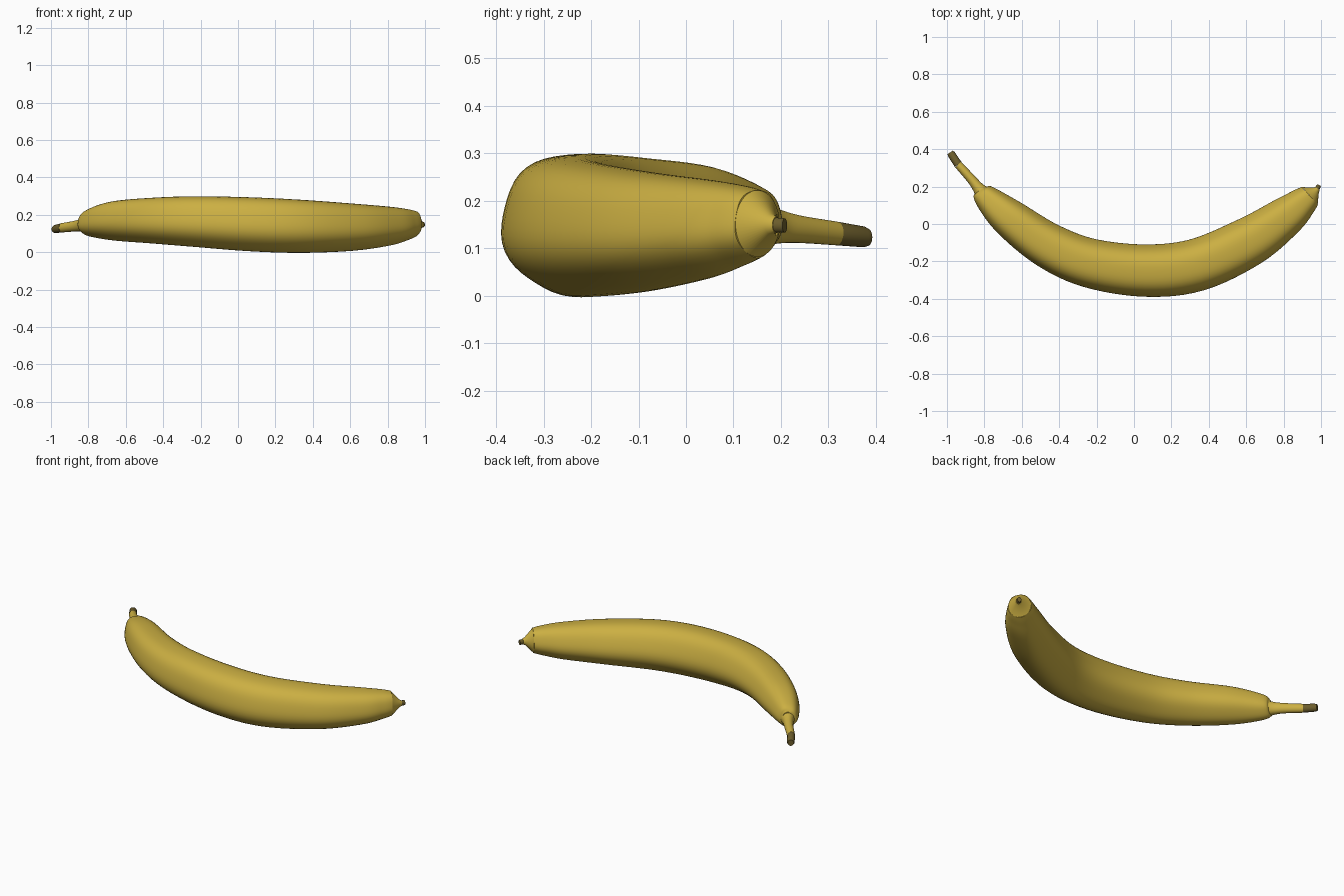
import bpy, bmesh, math
from mathutils import Vector

if "Cube" in bpy.data.objects:
    bpy.data.objects.remove(bpy.data.objects["Cube"])


def material(name, rgb):
    m = bpy.data.materials.new(name)
    m.diffuse_color = (*rgb, 1)
    m.use_nodes = True
    m.node_tree.nodes["Principled BSDF"].inputs["Base Color"].default_value = m.diffuse_color
    return m


YELLOW = material("ripe_yellow", (0.60, 0.43, 0.055))
BROWN = material("olive_brown", (0.15, 0.11, 0.025))


def smooth_stations(st, n):
    """Catmull-Rom through stations of (x, y, z, half width, half height)."""
    out = []
    for i in range(len(st) - 1):
        p0, p1, p2 = st[max(i - 1, 0)], st[i], st[i + 1]
        p3 = st[min(i + 2, len(st) - 1)]
        for k in range(n):
            t = k / n
            out.append([0.5 * (2 * b + (c - a) * t + (2 * a - 5 * b + 4 * c - d) * t * t
                               + (3 * b - a - 3 * c + d) * t ** 3)
                        for a, b, c, d in zip(p0, p1, p2, p3)])
    return out + [list(st[-1])]


def tube(name, rings, mat, sides=48, lobe=0.0):
    bm = bmesh.new()
    loops = []
    for i, (x, y, z, w, h) in enumerate(rings):
        a, b = rings[max(i - 1, 0)], rings[min(i + 1, len(rings) - 1)]
        t = Vector((b[0] - a[0], b[1] - a[1], 0)).normalized()
        side = Vector((t.y, -t.x, 0))
        loop = []
        for k in range(sides):
            ang = 2 * math.pi * k / sides
            r = 1 + lobe * math.cos(5 * (ang - math.radians(50)))
            loop.append(bm.verts.new(Vector((x, y, z)) + side * (w * r * math.cos(ang))
                                     + Vector((0, 0, h * r * math.sin(ang)))))
        loops.append(loop)
    for p, q in zip(loops, loops[1:]):
        for k in range(sides):
            j = (k + 1) % sides
            bm.faces.new((p[k], p[j], q[j], q[k]))
    bm.faces.new(loops[0])
    bm.faces.new(loops[-1])
    bmesh.ops.recalc_face_normals(bm, faces=bm.faces)
    me = bpy.data.meshes.new(name)
    bm.to_mesh(me)
    bm.free()
    me.materials.append(mat)
    ob = bpy.data.objects.new(name, me)
    bpy.context.collection.objects.link(ob)
    bpy.ops.object.select_all(action='DESELECT')
    ob.select_set(True)
    bpy.context.view_layer.objects.active = ob
    bpy.ops.object.shade_smooth_by_angle(angle=math.radians(35))
    return ob


# Curved fruit body with faint five-sided section
body = [
    (-0.825, 0.180, 0.152, 0.036, 0.042),
    (-0.798, 0.150, 0.158, 0.064, 0.070),
    (-0.670, 0.035, 0.170, 0.101, 0.104),
    (-0.460, -0.115, 0.172, 0.121, 0.122),
    (-0.235, -0.210, 0.167, 0.131, 0.135),
    (0.060, -0.250, 0.153, 0.139, 0.144),
    (0.335, -0.220, 0.142, 0.140, 0.142),
    (0.615, -0.095, 0.137, 0.131, 0.126),
    (0.810, 0.038, 0.142, 0.106, 0.104),
    (0.900, 0.114, 0.149, 0.081, 0.084),
    (0.940, 0.150, 0.152, 0.064, 0.071),
]
tube("fruit_body", smooth_stations(body, 6), YELLOW, lobe=0.025)

# Stem and its dark cut end
stem = [
    (-0.810, 0.165, 0.150, 0.044, 0.046),
    (-0.834, 0.195, 0.146, 0.031, 0.036),
    (-0.870, 0.240, 0.140, 0.025, 0.029),
    (-0.940, 0.318, 0.131, 0.022, 0.025),
]
tube("stem", smooth_stations(stem, 5), YELLOW, 24)
tube("stem_end", [(-0.940, 0.318, 0.131, 0.022, 0.025),
                  (-0.977, 0.374, 0.124, 0.021, 0.022),
                  (-0.983, 0.383, 0.123, 0.017, 0.018)], BROWN, 24)

# Blossom end: shallow cone and dark stub
tube("blossom_cone", [(0.940, 0.150, 0.152, 0.063, 0.070),
                      (0.974, 0.180, 0.150, 0.020, 0.022),
                      (0.981, 0.190, 0.149, 0.014, 0.017)], YELLOW)
tube("blossom_stub", [(0.977, 0.184, 0.149, 0.014, 0.016),
                      (0.990, 0.208, 0.148, 0.011, 0.015)], BROWN, 16)
